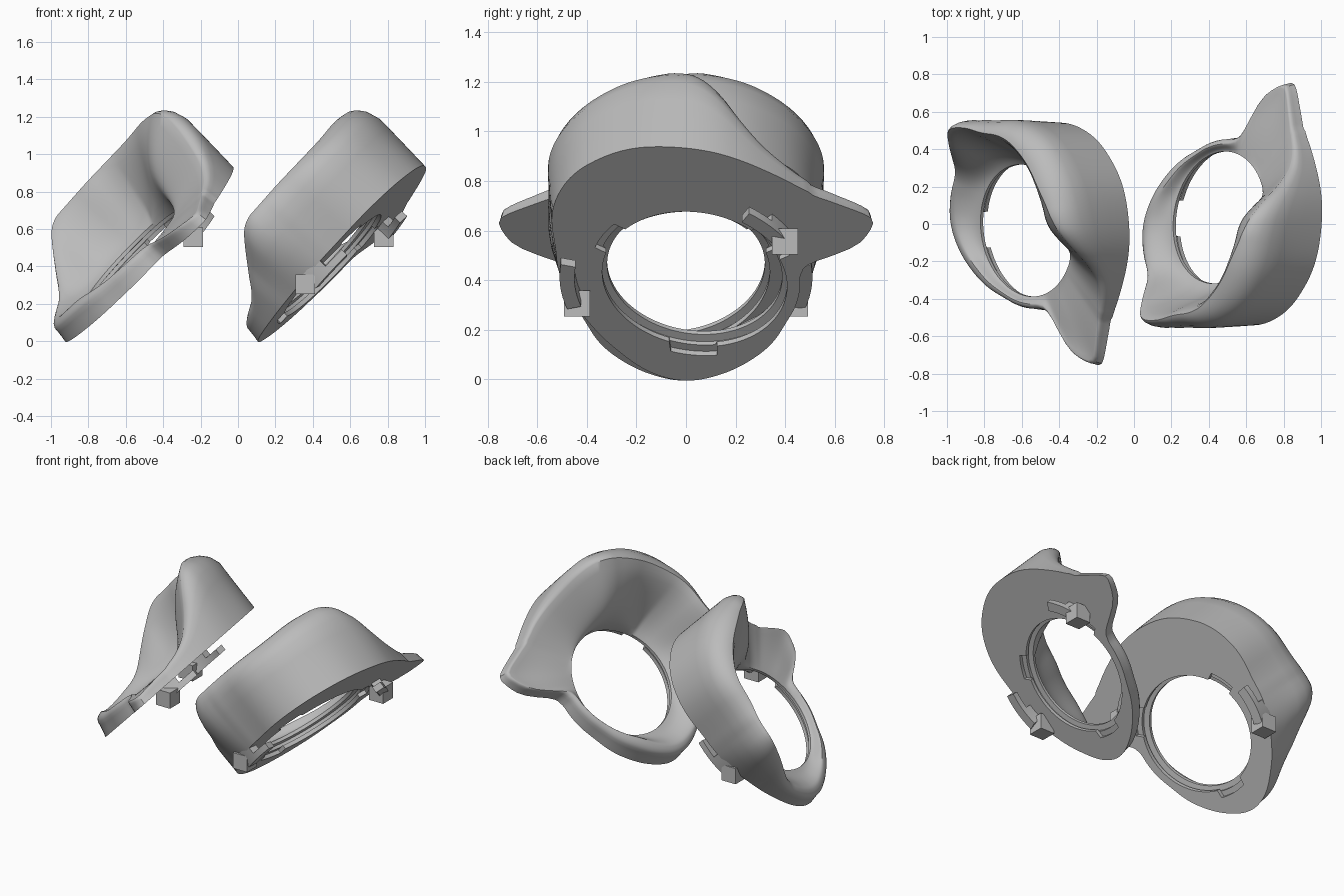
import bpy
from math import sin, cos, pi, radians

if "Cube" in bpy.data.objects:
    bpy.data.objects.remove(bpy.data.objects["Cube"])

grey = bpy.data.materials.new("plain grey")
grey.use_nodes = True
GREY = (0.5, 0.5, 0.5, 1)
grey.diffuse_color = GREY
grey.node_tree.nodes["Principled BSDF"].inputs["Base Color"].default_value = GREY

TILT = radians(46.4)
CENTRE = 0.587        # hole centre along the sloping base
SKEW = -0.12          # sideways lean of the base

# angle, base radius, crest radius, crest height
KEYS = [
    (-180, .60, .53, .12), (-168, .59, .53, .14), (-148, .53, .51, .19),
    (-128, .5, .5, .36), (-110, .5, .54, .5), (-80, .53, .49, .51),
    (-60, .62, .53, .51), (-42, .68, .54, .51), (-19, .71, .57, .52),
    (0, .70, .63, .5), (8, .70, .66, .43), (22, .69, .65, .18),
    (32, .69, .66, .08), (46, .71, .68, .02), (54, .77, .74, 0),
    (63, .86, .83, -.03), (69, .77, .74, -.01), (72, .71, .68, 0),
    (75, .56, .53, .02), (78, .49, .45, .04), (85, .46, .43, .05),
    (120, .46, .42, .07), (150, .52, .44, .11), (180, .60, .53, .12)]


def lookup(a):
    a = (a + 180) % 360 - 180
    for k, m in zip(KEYS, KEYS[1:]):
        if k[0] <= a <= m[0]:
            t = (a - k[0]) / (m[0] - k[0])
            return [p + (q - p) * t for p, q in zip(k[1:], m[1:])]


def shape(a):
    spread = 2 if 45 < a < 100 else 6    # keep the side lug crisp
    rows = [lookup(a + spread * d / 3) for d in range(-3, 4)]
    return [sum(c) / len(rows) for c in zip(*rows)]


def lean(r, a):
    return SKEW * r * sin(radians(a))


def cup_section(a):
    """Closed radius/height loop through the cup wall."""
    base, crest, high = shape(a)
    tall = max(high, 0) / 0.5
    bulge = max(base + (crest - base) * .35 + .04 * tall, crest + .04 * tall)
    notch = any(abs((a - m + 180) % 360 - 180) < 14 for m in (176, 58, -62))
    hole = .362 + .035 * sin(radians(a)) - .025 * cos(radians(a))
    lip = hole + (.06 if notch else .01)
    foot = lean(base, a)
    pts = [(lip, lean(lip, a)), (base, foot)]
    # outer wall rolling over into the crest
    for mix, t in ((.5, .3), (.85, .55), (1, .74)):
        pts.append((base + (bulge - base) * mix, foot + (high - foot) * t))
    for mix, t in ((.2, .87), (.5, .95), (.8, .99), (1, 1)):
        pts.append((bulge + (crest - bulge) * mix, foot + (high - foot) * t))
    # inner slope, hollow at the sides and full behind the hole
    rim = hole - .01
    low = lean(rim, a) + .07
    full = max(0, cos(1.5 * radians(a - 5))) if abs(a - 5) < 60 else 0
    for i in range(11, -1, -1):
        s = (i / 12) ** (1 + 1.2 * full)
        hollow = .4 * s + .3 * (1 - cos(pi * s ** 1.25))
        rise = full * s ** .38 + (1 - full) * hollow
        pts.append((rim + (crest - rim) * s, low + (high - low) * rise))
    # stepped groove under the rim
    groove = hole + .025
    for r, n in ((rim, .05), (groove, .045), (groove, .025), (lip, .025)):
        pts.append((r, lean(r, a) + n))
    return pts


def place(r, n, a, side):
    u = CENTRE + r * cos(radians(a))
    v = r * sin(radians(a))
    x = .115 + u * cos(TILT) - n * sin(TILT)
    z = u * sin(TILT) + n * cos(TILT)
    return (x, v, z) if side > 0 else (x - 1.03, -v, z)


def sweep(name, angles, section, side, closed):
    verts, faces = [], []
    for a in angles:
        loop = section(a)
        size = len(loop)
        verts += [place(r, n, a, side) for r, n in loop]
    count = len(angles)
    for i in range(count if closed else count - 1):
        j = (i + 1) % count
        for k in range(size):
            m = (k + 1) % size
            faces.append([i * size + k, j * size + k, j * size + m, i * size + m])
    if not closed:
        faces += [range(size), range((count - 1) * size, count * size)]
    mesh = bpy.data.meshes.new(name)
    mesh.from_pydata(verts, [], faces)
    obj = bpy.data.objects.new(name, mesh)
    bpy.context.collection.objects.link(obj)
    mesh.materials.append(grey)
    bpy.ops.object.select_all(action='DESELECT')
    obj.select_set(True)
    bpy.context.view_layer.objects.active = obj
    bpy.ops.object.mode_set(mode='EDIT')
    bpy.ops.mesh.select_all(action='SELECT')
    bpy.ops.mesh.normals_make_consistent(inside=False)
    bpy.ops.object.mode_set(mode='OBJECT')
    bpy.ops.object.shade_smooth_by_angle(angle=radians(35))


def bar(top, bottom):
    def section(a):
        return [(r, lean(r, a) + n) for r, n in
                ((.45, top), (.51, top), (.51, bottom), (.45, bottom))]
    return section


def steps(start, stop, count):
    return [start + (stop - start) * i / count for i in range(count + 1)]


for side, label in ((1, "left"), (-1, "right")):
    sweep(label + "_eyecup", range(-180, 180, 2), cup_section, side, True)
    # locking hooks under the base, each ending in a small block
    for name, start, stop, spot in (
            ("upper", 30, 56, (.78, .4, .555)), ("lower", -82, -110, (.36, -.44, .305))):
        hook = label + "_" + name
        sweep(hook + "_hook", steps(start, stop, 8), bar(-.04, -.08), side, False)
        sweep(hook + "_post", steps((start + stop) / 2, stop, 4), bar(.02, -.05), side, False)
        x, y, z = spot
        where = (x, y, z) if side > 0 else (x - 1.02, -y, z)
        bpy.ops.mesh.primitive_cube_add(size=.105, location=where)
        block = bpy.context.object
        block.name = hook + "_block"
        block.data.materials.append(grey)
